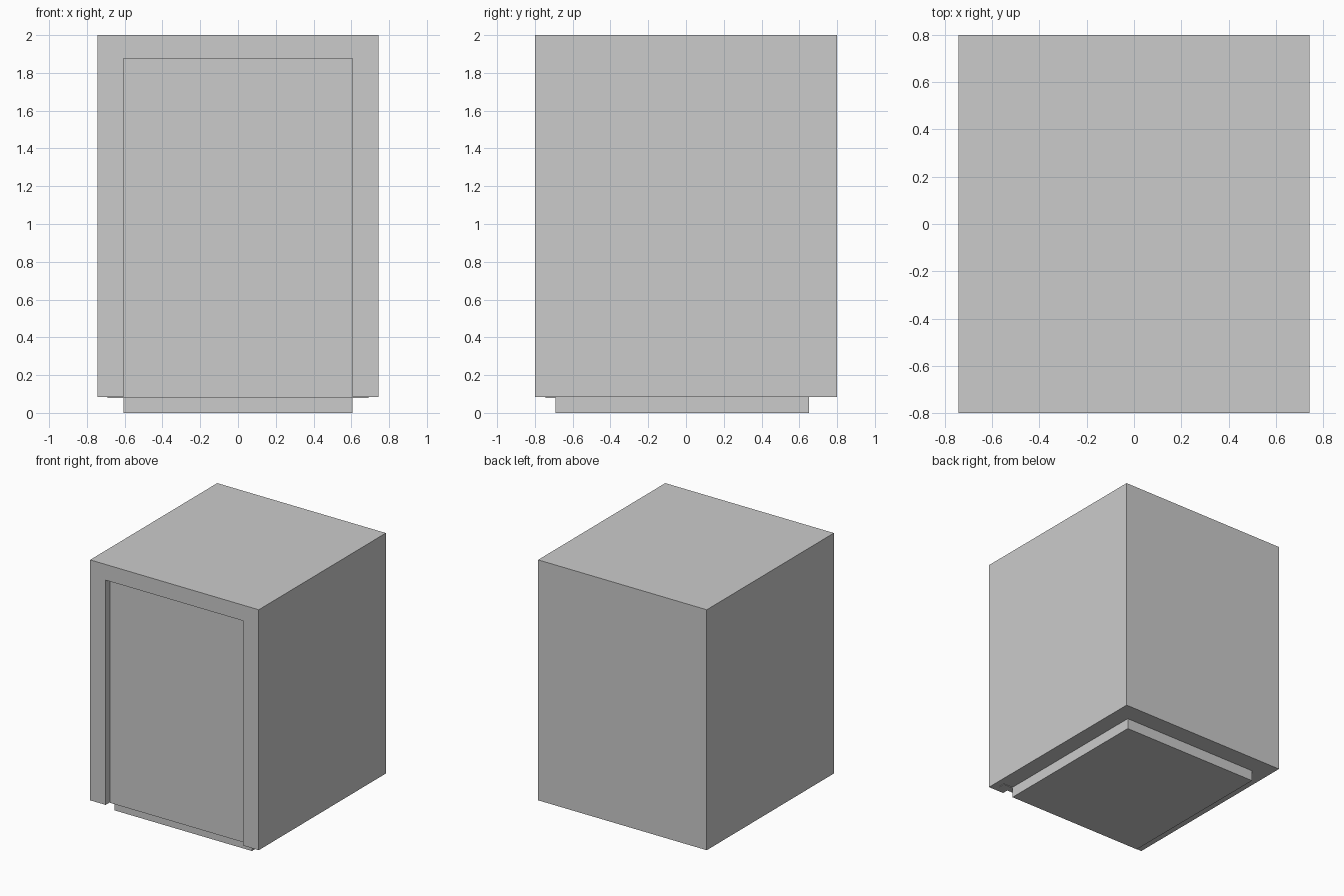
import bpy
import bmesh
from mathutils import Vector

if "Cube" in bpy.data.objects:
    bpy.data.objects.remove(bpy.data.objects["Cube"])


def box(name, lo, hi):
    """Axis-aligned box between two corners."""
    lo, hi = Vector(lo), Vector(hi)
    bm = bmesh.new()
    bmesh.ops.create_cube(bm, size=1)
    for v in bm.verts:
        v.co = Vector([(lo[i] + hi[i]) / 2 + v.co[i] * (hi[i] - lo[i]) for i in range(3)])
    mesh = bpy.data.meshes.new(name)
    bm.to_mesh(mesh)
    bm.free()
    obj = bpy.data.objects.new(name, mesh)
    bpy.context.collection.objects.link(obj)
    return obj


W, IN, BOTTOM = 0.743, 0.606, 0.085

# Thick-walled casing, open at the front and underneath
casing = box("casing", (-W, -0.8, BOTTOM), (W, 0.8, 2.0))
cavity = box("cavity_cutter", (-IN, -1.0, -0.2), (IN, 0.65, 1.875))
cavity.hide_render = True
cavity.hide_set(True)
cut = casing.modifiers.new("cavity", 'BOOLEAN')
cut.operation = 'DIFFERENCE'
cut.solver = 'EXACT'
cut.object = cavity

# Thin door panel slotted into the side walls and roof
box("door_panel", (-0.69, -0.744, 0.08), (0.69, -0.69, 1.93))

# Floor block that the casing stands on
box("floor_plinth", (-IN, -0.69, 0.0), (IN, 0.65, BOTTOM))
